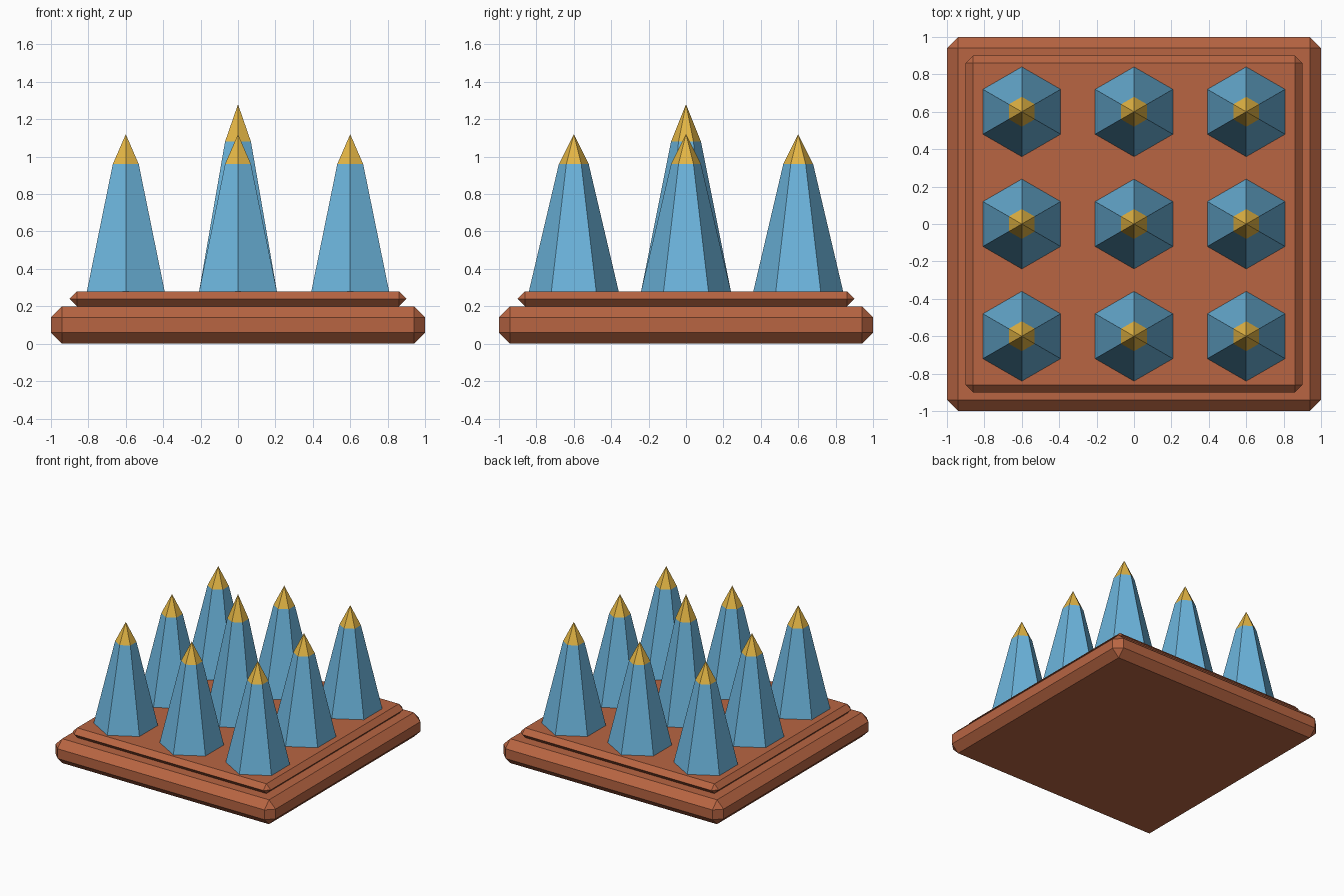
import bpy

if "Cube" in bpy.data.objects:
    bpy.data.objects.remove(bpy.data.objects["Cube"])


def material(name, rgb):
    m = bpy.data.materials.new(name)
    m.diffuse_color = (*rgb, 1)
    m.use_nodes = True
    m.node_tree.nodes["Principled BSDF"].inputs["Base Color"].default_value = m.diffuse_color
    return m


clay = material("clay", (0.48, 0.13, 0.055))
blue = material("blue", (0.15, 0.46, 0.72))
gold = material("gold", (0.78, 0.47, 0.06))


def slab(name, width, z0, z1, chamfer):
    bpy.ops.mesh.primitive_cube_add(size=1, location=(0, 0, (z0 + z1) / 2))
    ob = bpy.context.object
    ob.name = name
    ob.scale = (width, width, z1 - z0)
    bpy.ops.object.transform_apply(location=False, rotation=False, scale=True)
    bev = ob.modifiers.new("chamfer", 'BEVEL')
    bev.width = chamfer
    bev.segments = 1
    bev.limit_method = 'NONE'
    ob.data.materials.append(clay)


def hex_cone(name, x, y, z0, z1, r0, r1, mat):
    bpy.ops.mesh.primitive_cone_add(vertices=6, radius1=r0, radius2=r1,
                                    depth=z1 - z0, location=(x, y, (z0 + z1) / 2))
    ob = bpy.context.object
    ob.name = name
    ob.data.materials.append(mat)


# Stepped, chamfered base
slab("base_plate", 2.0, 0.0, 0.2, 0.06)
slab("upper_plate", 1.8, 0.2, 0.28, 0.0399)

# Three by three grid of spikes with gold tips, the middle one taller
for row in range(3):
    for col in range(3):
        x, y = (col - 1) * 0.6, (row - 1) * 0.6
        middle = row == 1 and col == 1
        shoulder, apex = (1.08, 1.28) if middle else (0.96, 1.12)
        hex_cone(f"spike_{row}_{col}", x, y, 0.28, shoulder, 0.24, 0.08, blue)
        hex_cone(f"spike_tip_{row}_{col}", x, y, shoulder, apex, 0.08, 0, gold)
